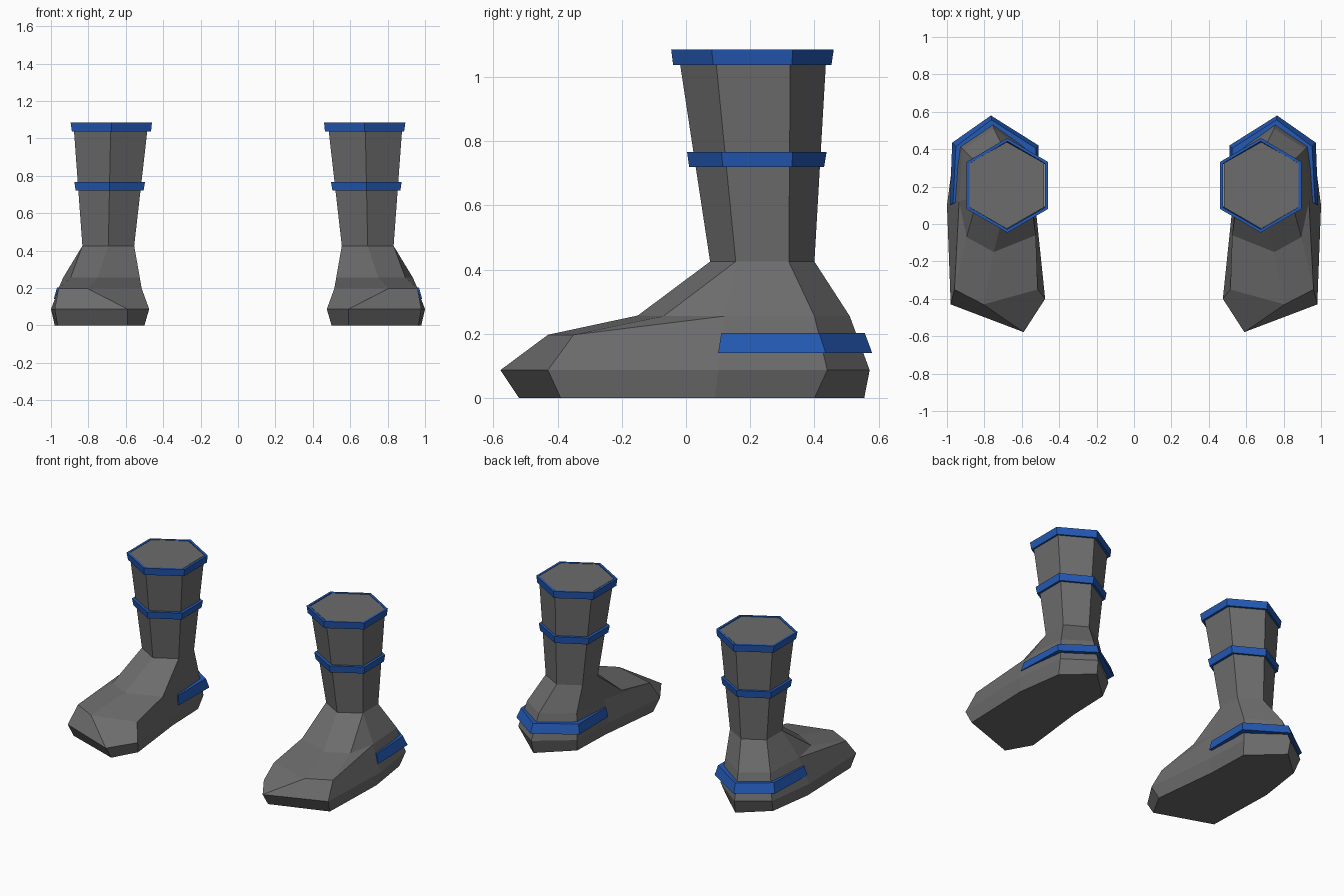
import bpy, bmesh

if "Cube" in bpy.data.objects:
    bpy.data.objects.remove(bpy.data.objects["Cube"])


def material(name, rgb):
    m = bpy.data.materials.new(name)
    m.diffuse_color = (*rgb, 1)
    m.use_nodes = True
    m.node_tree.nodes["Principled BSDF"].inputs["Base Color"].default_value = m.diffuse_color
    return m


GREY = material("grey leather", (0.15, 0.15, 0.15))
BLUE = material("blue trim", (0.017, 0.1, 0.46))


def loft(name, rings, mat, caps=True, closed=False):
    """Skin equal-length rings of points, mirrored into a pair across x = 0."""
    bm = bmesh.new()
    rows = [[bm.verts.new(p) for p in ring] for ring in rings]
    n = len(rows[0])
    pairs = list(zip(rows, rows[1:]))
    if closed:
        pairs.append((rows[-1], rows[0]))
    for a, b in pairs:
        for i in range(n):
            j = (i + 1) % n
            bm.faces.new((a[i], a[j], b[j], b[i]))
    if caps and not closed:
        bm.faces.new(rows[0])
        bm.faces.new(rows[-1])
    # shared points collapse, so quads become triangles where rings meet
    bmesh.ops.remove_doubles(bm, verts=bm.verts, dist=0.0005)
    bmesh.ops.recalc_face_normals(bm, faces=bm.faces)
    me = bpy.data.meshes.new(name)
    bm.to_mesh(me)
    bm.free()
    me.materials.append(mat)
    ob = bpy.data.objects.new(name, me)
    bpy.context.collection.objects.link(ob)
    ob.modifiers.new("pair", 'MIRROR').use_axis[0] = True
    return ob


def hexagon(z, x0, x1, front, side_front, side_back, back):
    """Front, outer front, outer back, back, inner back, inner front."""
    c = (x0 + x1) / 2
    return [(c, front, z), (x1, side_front, z), (x1, side_back, z),
            (c, back, z), (x0, side_back, z), (x0, side_front, z)]


def with_sides(h):
    """Hexagon to eight points by doubling the two front side corners."""
    return [h[0], h[1], h[1], h[2], h[3], h[4], h[5], h[5]]


# Boot body: sole, welt, toe top, instep, ankle, shaft top
sole = [(x, y, 0) for x, y in (
    (0.59, -0.52), (0.965, -0.39), (0.98, 0.09), (0.935, 0.40),
    (0.76, 0.555), (0.56, 0.37), (0.55, 0.08), (0.50, -0.36))]
welt = [(x, y, 0.087) for x, y in (
    (0.59, -0.578), (0.98, -0.43), (1.0, 0.10), (0.955, 0.44),
    (0.765, 0.572), (0.54, 0.40), (0.525, 0.08), (0.475, -0.40))]
heel = [(x, y, 0.255) for x, y in (
    (0.935, 0.12), (0.915, 0.40), (0.75, 0.51), (0.56, 0.375), (0.54, 0.10))]
toe_top = ([(0.805, -0.43, 0.197), (0.96, -0.35, 0.197)] + heel
           + [(0.515, -0.35, 0.197)])
instep = [(0.75, -0.15, 0.257), (0.895, -0.07, 0.255)] + heel + [(0.525, -0.06, 0.255)]
ankle = with_sides(hexagon(0.425, 0.555, 0.832, 0.075, 0.155, 0.32, 0.40))
shaft_top = with_sides(hexagon(1.083, 0.48, 0.88, -0.025, 0.09, 0.325, 0.438))
loft("boot", [sole, welt, toe_top, instep, ankle, shaft_top], GREY)


def hex_band(name, low, high, inset):
    """Hexagonal trim with a hollow middle."""
    def inner(ring):
        c = [sum(p[k] for p in ring) / 6 for k in (0, 1)]
        return [(c[0] + (x - c[0]) * inset, c[1] + (y - c[1]) * inset, z)
                for x, y, z in ring]
    loft(name, [low, high, inner(high), inner(low)], BLUE, closed=True)


# Shaft trims
hex_band("cuff_trim",
         hexagon(1.037, 0.465, 0.888, -0.04, 0.085, 0.33, 0.453),
         hexagon(1.085, 0.46, 0.895, -0.046, 0.08, 0.332, 0.46), 0.93)
hex_band("shin_trim",
         hexagon(0.72, 0.505, 0.868, 0.01, 0.115, 0.33, 0.43),
         hexagon(0.767, 0.497, 0.875, 0.003, 0.11, 0.332, 0.438), 0.88)

# Heel strap: flared strip running round the back, open at the front
low = [(0.985, 0.10), (0.972, 0.435), (0.765, 0.58), (0.51, 0.42), (0.515, 0.10)]
high = [(0.968, 0.11), (0.952, 0.415), (0.762, 0.557), (0.525, 0.405), (0.525, 0.11)]


def inward(p):
    return (0.75 + (p[0] - 0.75) * 0.88, 0.2 + (p[1] - 0.2) * 0.88)


sections = [[(*a, 0.14), (*b, 0.202), (*inward(b), 0.202), (*inward(a), 0.14)]
            for a, b in zip(low, high)]
loft("heel_strap", sections, BLUE)
